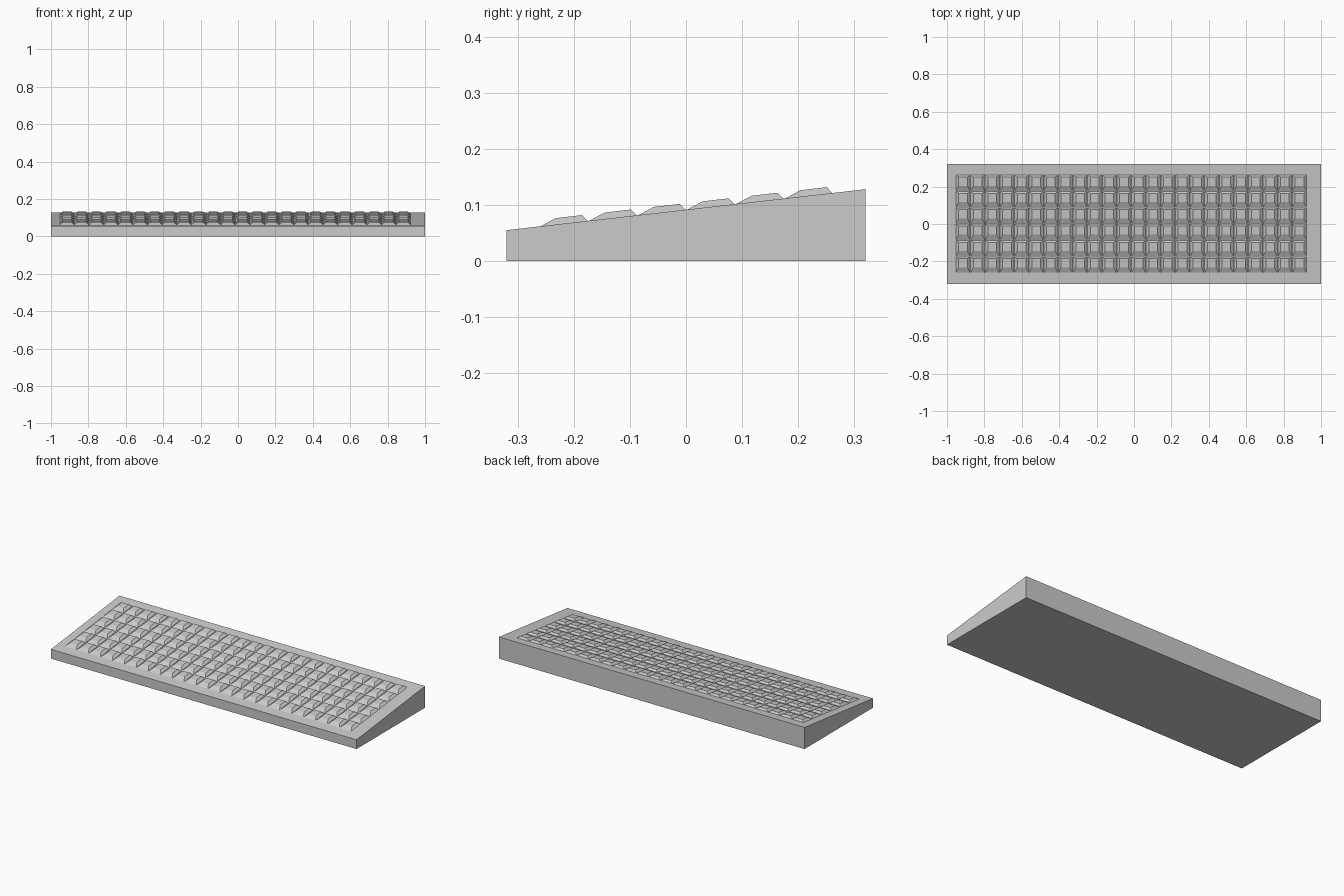
import bpy, bmesh

if "Cube" in bpy.data.objects:
    bpy.data.objects.remove(bpy.data.objects["Cube"])

COLS, ROWS = 24, 6
X0, PX = -0.953, 0.0782      # left edge and column pitch
Y0, PY = -0.262, 0.0873      # front edge and row pitch
FRONT_Z, BACK_Z = 0.055, 0.128


def deck(y):
    """Height of the sloping deck at y."""
    return FRONT_Z + (BACK_Z - FRONT_Z) * (y + 0.32) / 0.64


def make_object(name, bm):
    bmesh.ops.recalc_face_normals(bm, faces=bm.faces)
    me = bpy.data.meshes.new(name)
    bm.to_mesh(me)
    bm.free()
    ob = bpy.data.objects.new(name, me)
    bpy.context.collection.objects.link(ob)
    return ob


def add_hexahedron(bm, bottom, top):
    b = [bm.verts.new(p) for p in bottom]
    t = [bm.verts.new(p) for p in top]
    bm.faces.new(b[::-1])
    bm.faces.new(t)
    for i in range(4):
        j = (i + 1) % 4
        bm.faces.new((b[i], b[j], t[j], t[i]))


# wedge-shaped case
bm = bmesh.new()
corners = [(-1, -0.32), (1, -0.32), (1, 0.32), (-1, 0.32)]
add_hexahedron(bm, [(x, y, 0) for x, y in corners],
               [(x, y, deck(y)) for x, y in corners])
make_object("keyboard_case", bm)

# one tapered key, with a steeper back than front, repeated per row and column
bm = bmesh.new()
for r in range(ROWS):
    y0 = Y0 + r * PY
    y1 = y0 + PY
    t0, t1 = y0 + 0.030, y1 - 0.011
    for c in range(COLS):
        x0 = X0 + c * PX
        x1 = x0 + PX
        a, b = x0 + 0.016, x1 - 0.016
        add_hexahedron(
            bm,
            [(x, y, deck(y) - 0.001) for x, y in
             ((x0, y0), (x1, y0), (x1, y1), (x0, y1))],
            [(x, y, deck(y) + 0.0115) for x, y in
             ((a, t0), (b, t0), (b, t1), (a, t1))])
make_object("keys", bm)
